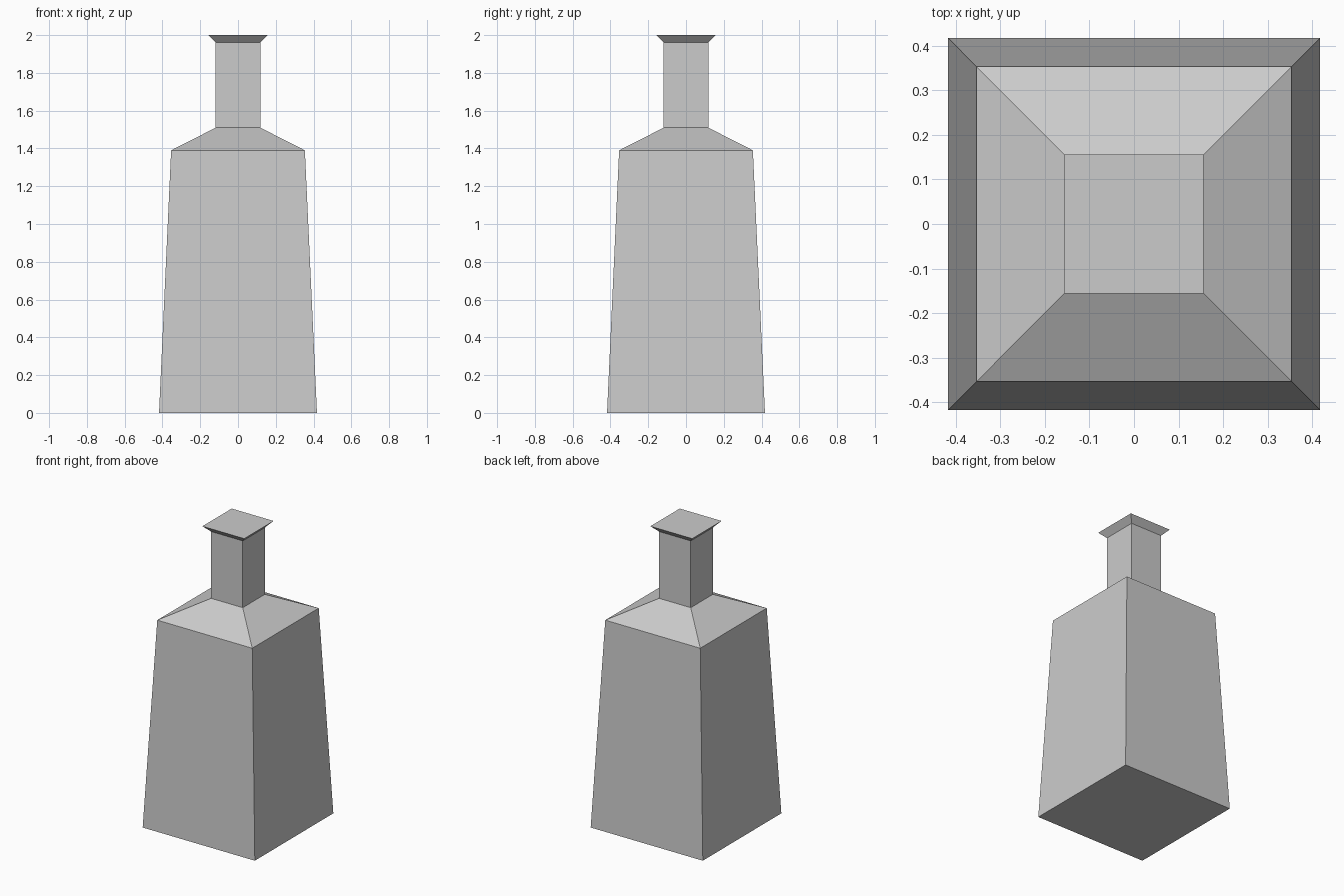
import bpy
import bmesh

cube = bpy.data.objects.get("Cube")
if cube:
    bpy.data.objects.remove(cube, do_unlink=True)

# Single grey material
grey = bpy.data.materials.new("light_grey")
grey.use_nodes = True
colour = (0.6, 0.6, 0.6, 1)
grey.diffuse_color = colour
grey.node_tree.nodes["Principled BSDF"].inputs["Base Color"].default_value = colour

# Half width and height of each square section: base, shoulder, neck, lip
SECTIONS = [(0.418, 0), (0.354, 1.39), (0.118, 1.51), (0.118, 1.96), (0.156, 2)]
CORNERS = [(-1, -1), (1, -1), (1, 1), (-1, 1)]


def square_loft(name, sections):
    """Join square rings of the given sizes and close both ends."""
    bm = bmesh.new()
    rings = [[bm.verts.new((x * w, y * w, z)) for x, y in CORNERS]
             for w, z in sections]
    for low, high in zip(rings, rings[1:]):
        for i in range(4):
            j = (i + 1) % 4
            bm.faces.new((low[i], low[j], high[j], high[i]))
    bm.faces.new(rings[0][::-1])
    bm.faces.new(rings[-1])
    mesh = bpy.data.meshes.new(name)
    bm.to_mesh(mesh)
    bm.free()
    mesh.materials.append(grey)
    obj = bpy.data.objects.new(name, mesh)
    bpy.context.collection.objects.link(obj)
    return obj


# Tapered body, sloped shoulder, neck and flared lip in one closed shell
square_loft("square_bottle", SECTIONS)
